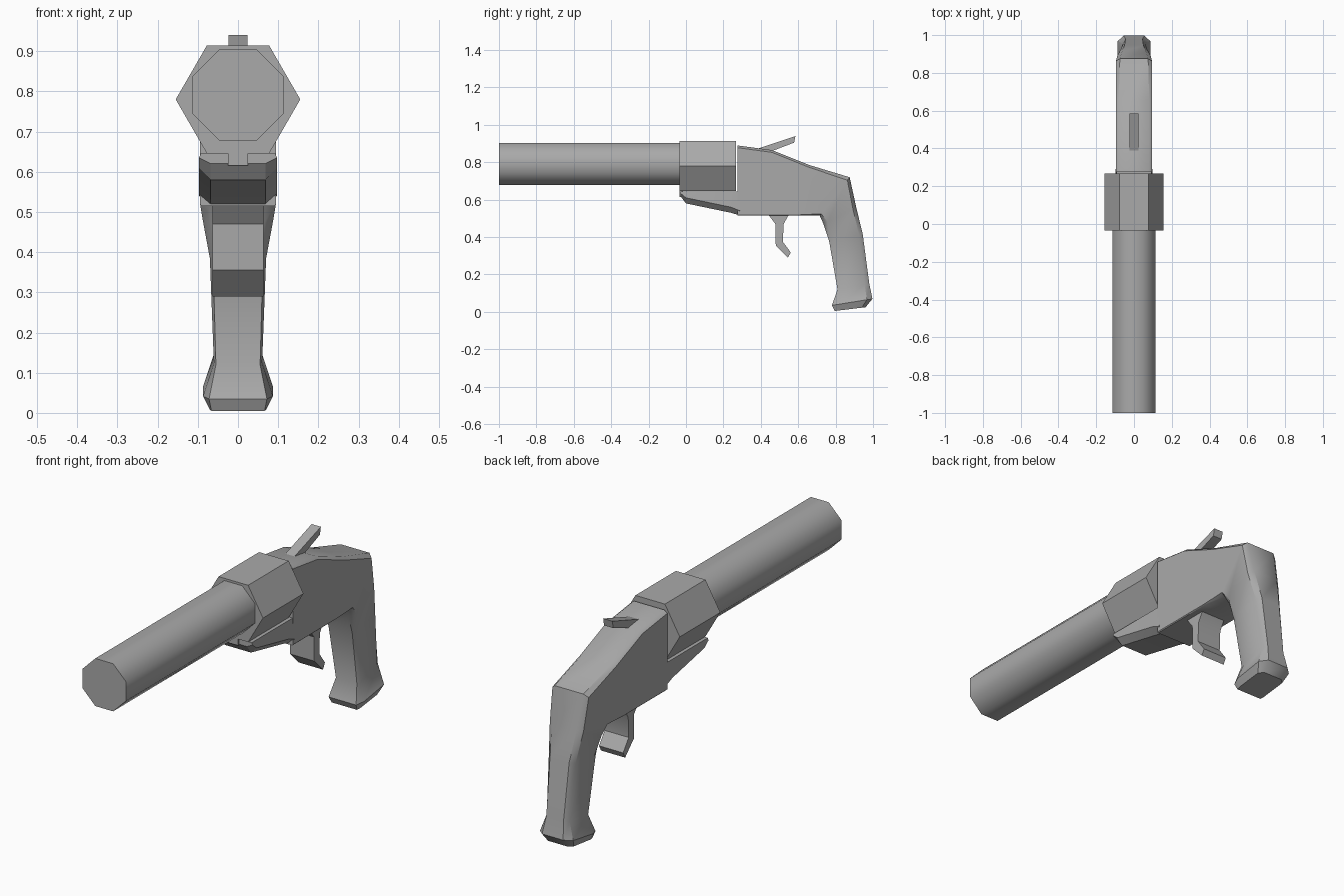
import bpy, bmesh, math

old = bpy.data.objects.get("Cube")
if old:
    bpy.data.objects.remove(old, do_unlink=True)

GREY = (0.4, 0.4, 0.4, 1.0)
metal = bpy.data.materials.new("plain_grey")
metal.use_nodes = True
metal.diffuse_color = GREY
metal.node_tree.nodes["Principled BSDF"].inputs["Base Color"].default_value = GREY


def finish(name, bm, angle):
    """Turn a bmesh into an object, smooth below the given edge angle."""
    bmesh.ops.recalc_face_normals(bm, faces=bm.faces)
    mesh = bpy.data.meshes.new(name)
    bm.to_mesh(mesh)
    bm.free()
    mesh.shade_smooth()
    mesh.set_sharp_from_angle(angle=math.radians(angle))
    mesh.materials.append(metal)
    obj = bpy.data.objects.new(name, mesh)
    bpy.context.collection.objects.link(obj)
    return obj


def loft(name, rings, angle):
    """Skin a row of closed rings and cap both ends."""
    bm = bmesh.new()
    rows = [[bm.verts.new(p) for p in ring] for ring in rings]
    for a, b in zip(rows, rows[1:]):
        for i in range(len(a)):
            j = (i + 1) % len(a)
            bm.faces.new((a[i], a[j], b[j], b[i]))
    bm.faces.new(rows[0])
    bm.faces.new(rows[-1])
    return finish(name, bm, angle)


def prism(name, sides, radius, z, y0, y1, angle):
    """Regular flat-topped prism along y."""
    def ring(y):
        turns = [(i + 0.5) * math.tau / sides + math.pi / 2 for i in range(sides)]
        return [(radius * math.cos(t), y, z + radius * math.sin(t)) for t in turns]
    return loft(name, [ring(y0), ring(y1)], angle)


def plate(name, outline, half):
    """Side outline (y, z) extruded across x."""
    return loft(name, [[(x, y, z) for y, z in outline] for x in (-half, half)], 35)


def chamfered(top, bottom, w, w_top, w_bot, c_top, c_bot):
    """Chamfered cross-section spanning a top and a bottom point."""
    (ty, tz), (by, bz) = top, bottom
    length = math.hypot(by - ty, bz - tz)
    dy, dz = (by - ty) / length, (bz - tz) / length
    half = [(w_top, ty, tz), (w, ty + dy * c_top, tz + dz * c_top),
            (w, by - dy * c_bot, bz - dz * c_bot), (w_bot, by, bz)]
    return half + [(-x, y, z) for x, y, z in reversed(half)]


# Barrel and the hexagonal chamber around its rear
prism("barrel", 8, 0.122, 0.791, -1.0, 0.25, 50)
prism("chamber", 6, 0.155, 0.78, -0.035, 0.268, 30)

# Frame flowing back and down into the flared grip
body = (0.095, 0.08, 0.091, 0.012, 0.004)
loft("frame_and_grip", [
    chamfered((0.275, 0.89), (0.275, 0.515), *body),
    chamfered((0.46, 0.865), (0.46, 0.515), *body),
    chamfered((0.66, 0.785), (0.6, 0.515), *body),
    chamfered((0.875, 0.72), (0.715, 0.515), 0.095, 0.075, 0.07, 0.02, 0.012),
    chamfered((0.91, 0.56), (0.735, 0.47), 0.088, 0.065, 0.063, 0.02, 0.025),
    chamfered((0.945, 0.415), (0.765, 0.38), 0.07, 0.05, 0.062, 0.02, 0.025),
    chamfered((0.98, 0.15), (0.81, 0.12), 0.06, 0.045, 0.055, 0.025, 0.025),
    chamfered((0.997, 0.07), (0.78, 0.035), 0.087, 0.055, 0.072, 0.03, 0.04),
    chamfered((0.96, 0.025), (0.795, 0.005), 0.07, 0.05, 0.066, 0.02, 0.02),
], 40)

# Fore-end under the chamber, chamfered along its lower edges
loft("fore_end", [
    [(s * x, y, z) for s, x, z in (
        (1, 0.093, 0.645), (1, 0.097, side), (1, 0.068, low),
        (-1, 0.068, low), (-1, 0.097, side), (-1, 0.093, 0.645))]
    for y, side, low in ((-0.03, 0.635, 0.62), (0.0, 0.61, 0.58),
                         (0.24, 0.56, 0.53), (0.29, 0.54, 0.515))
], 25)

# Small tab below the front of the chamber
plate("front_tab", [(-0.035, 0.66), (-0.035, 0.615), (-0.015, 0.615), (-0.015, 0.66)], 0.025)

# Hammer spur and trigger
plate("hammer", [(0.36, 0.865), (0.585, 0.94), (0.578, 0.905), (0.46, 0.86)], 0.024)
plate("trigger", [(0.44, 0.52), (0.478, 0.47), (0.48, 0.355), (0.545, 0.29),
                  (0.56, 0.318), (0.518, 0.375), (0.522, 0.47), (0.55, 0.52)], 0.063)
